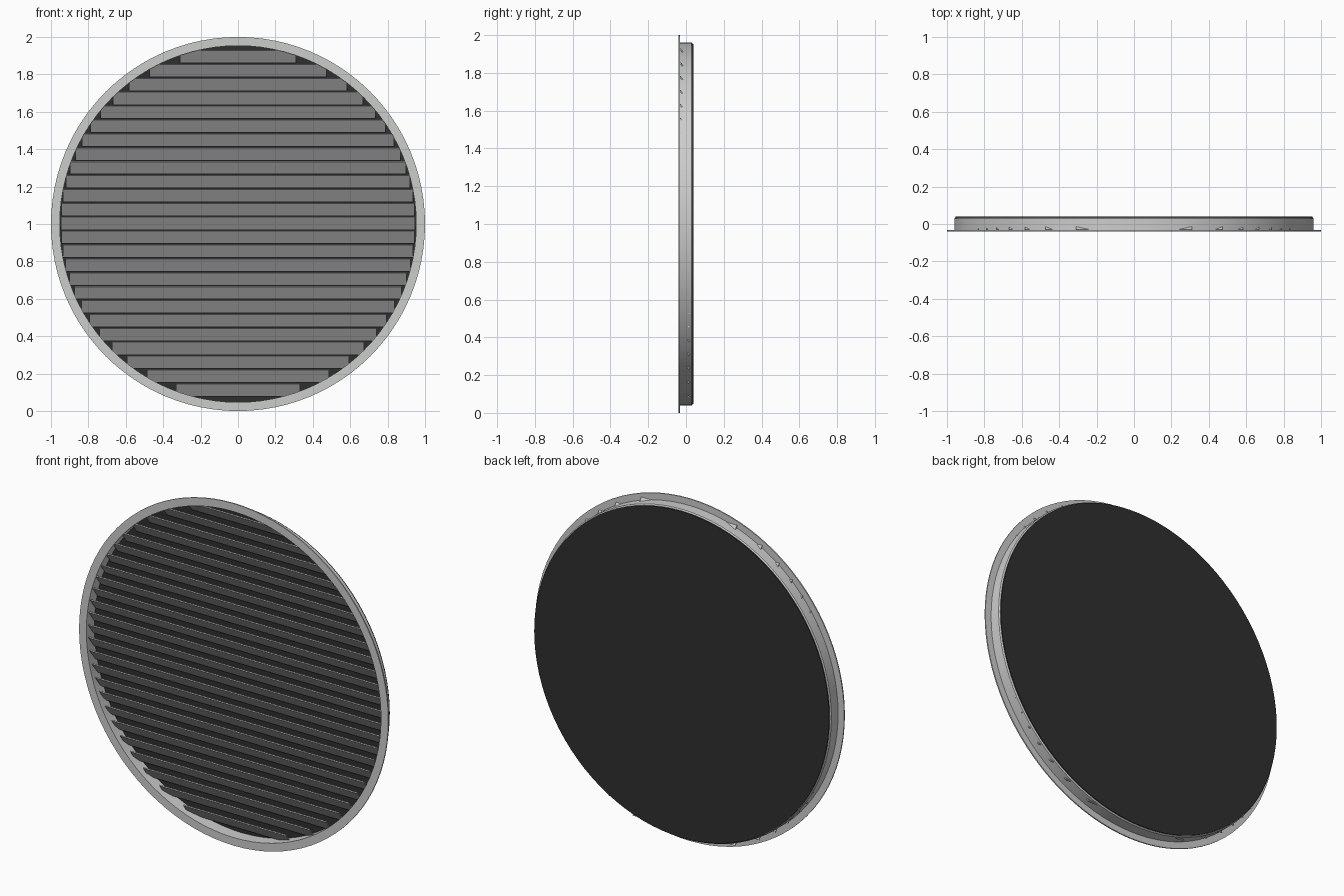
import bpy, bmesh, math
from mathutils import Matrix

if "Cube" in bpy.data.objects:
    bpy.data.objects.remove(bpy.data.objects["Cube"])

SEG = 96


def material(name, rgb):
    m = bpy.data.materials.new(name)
    m.diffuse_color = (*rgb, 1)
    m.use_nodes = True
    m.node_tree.nodes["Principled BSDF"].inputs["Base Color"].default_value = m.diffuse_color
    return m


grey = material("light_grey_metal", (0.6, 0.61, 0.6))
black = material("black_backing", (0.028, 0.028, 0.028))


def finish(name, bm, mat):
    bmesh.ops.recalc_face_normals(bm, faces=bm.faces)
    me = bpy.data.meshes.new(name)
    bm.to_mesh(me)
    bm.free()
    me.materials.append(mat)
    ob = bpy.data.objects.new(name, me)
    bpy.context.collection.objects.link(ob)
    return ob


def lathe(name, profile, mat):
    """Revolve a closed (radius, y) profile around the y axis at z = 1."""
    bm = bmesh.new()
    rings = []
    for i in range(SEG):
        a = 2 * math.pi * i / SEG
        rings.append([bm.verts.new((r * math.sin(a), y, 1 + r * math.cos(a)))
                      for r, y in profile])
    n = len(profile)
    for i in range(SEG):
        p, q = rings[i], rings[(i + 1) % SEG]
        for j in range(n):
            k = (j + 1) % n
            bm.faces.new((p[j], q[j], q[k], p[k]))
    ob = finish(name, bm, mat)
    bpy.ops.object.select_all(action='DESELECT')
    ob.select_set(True)
    bpy.context.view_layer.objects.active = ob
    bpy.ops.object.shade_smooth_by_angle(angle=math.radians(30))
    return ob


# Flanged collar: thin front flange and a short tube
lathe("flanged_collar", [(0.953, -0.04), (1.0, -0.04), (1.0, -0.033),
                         (0.961, -0.033), (0.961, 0.029), (0.955, 0.035),
                         (0.953, 0.035)], grey)

# Black backing disc closing the tube
bm = bmesh.new()
bmesh.ops.create_cone(bm, cap_ends=True, segments=SEG, radius1=0.954,
                      radius2=0.954, depth=0.006,
                      matrix=Matrix.Translation((0, 0.037, 1))
                      @ Matrix.Rotation(math.pi / 2, 4, 'X'))
finish("backing_disc", bm, black)

# Tilted slats, top edge forward, each cut to the chord at its height
COUNT, LOW, HIGH = 25, 0.113, 1.895
tilt = Matrix.Rotation(math.radians(37), 4, 'X')
bm = bmesh.new()
for i in range(COUNT):
    z = LOW + (HIGH - LOW) * i / (COUNT - 1)
    half = math.sqrt(0.947 ** 2 - (z - 1) ** 2)
    bmesh.ops.create_cube(bm, size=1, matrix=Matrix.Translation((0, -0.006, z))
                          @ tilt @ Matrix.Diagonal((2 * half, 0.006, 0.083, 1)))
finish("louver_slats", bm, grey)
